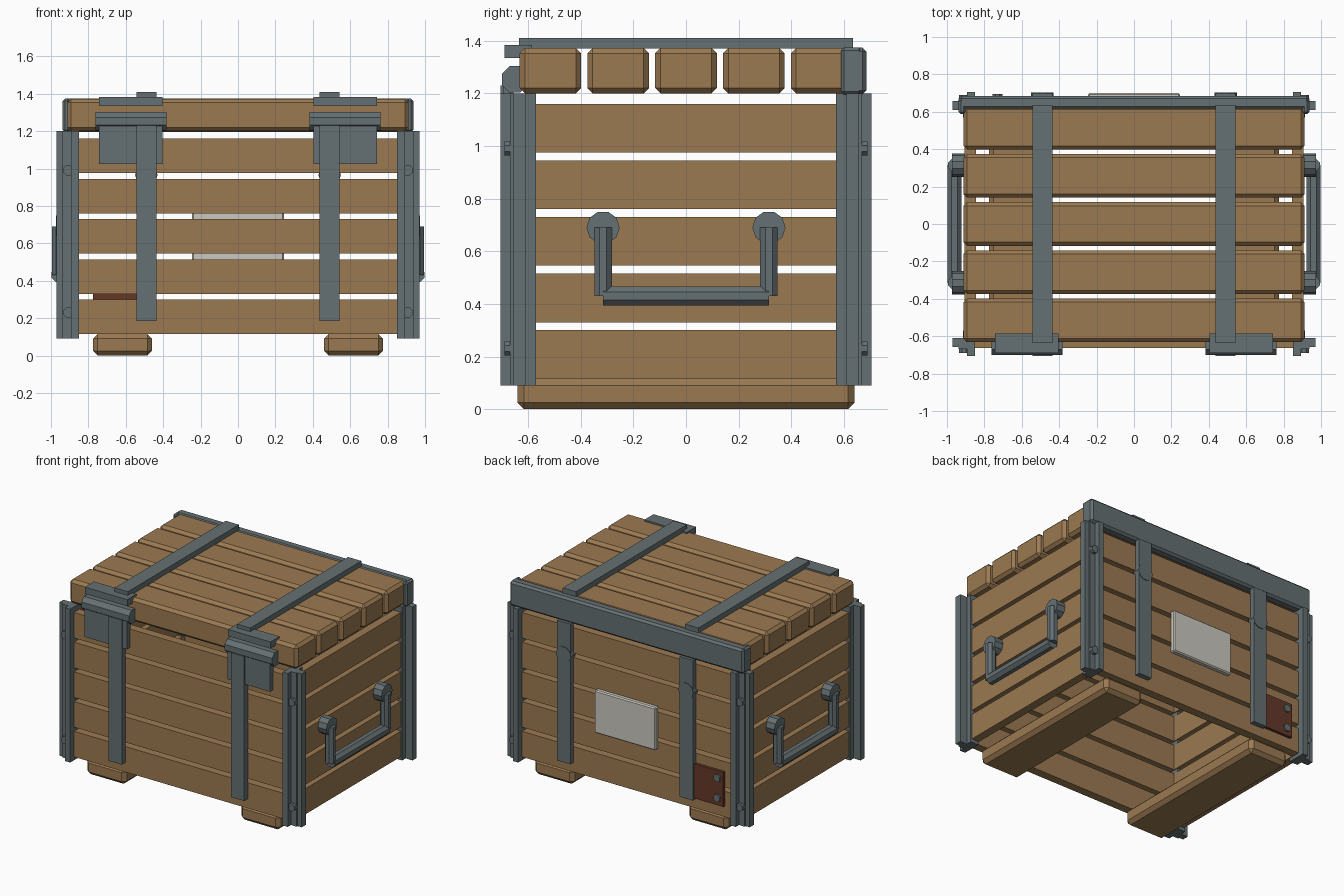
import bpy, bmesh
from math import pi
from mathutils import Matrix, Vector

if "Cube" in bpy.data.objects:
    bpy.data.objects.remove(bpy.data.objects["Cube"])


def material(name, rgb):
    m = bpy.data.materials.new(name)
    m.diffuse_color = (*rgb, 1)
    m.use_nodes = True
    m.node_tree.nodes["Principled BSDF"].inputs["Base Color"].default_value = m.diffuse_color
    return m


WOOD = material("wood", (0.33, 0.195, 0.085))
STEEL = material("steel", (0.13, 0.16, 0.17))
RUST = material("rust", (0.13, 0.04, 0.022))
PALE = material("pale_paint", (0.6, 0.58, 0.52))


def finish(name, bm, mat):
    bmesh.ops.recalc_face_normals(bm, faces=bm.faces[:])
    me = bpy.data.meshes.new(name)
    bm.to_mesh(me)
    bm.free()
    me.materials.append(mat)
    ob = bpy.data.objects.new(name, me)
    bpy.context.collection.objects.link(ob)
    return ob


def box(name, xs, ys, zs, mat, bevel=0):
    bm = bmesh.new()
    bmesh.ops.create_cube(bm, size=1)
    lo, hi = (Vector(v) for v in zip(xs, ys, zs))
    for v in bm.verts:
        v.co = Vector([(lo[i] + hi[i]) / 2 + v.co[i] * abs(hi[i] - lo[i]) for i in range(3)])
    ob = finish(name, bm, mat)
    if bevel:
        mod = ob.modifiers.new("bevel", "BEVEL")
        mod.width, mod.segments = bevel, 1
    return ob


def rod(name, a, b, r, mat, sides=8):
    a, b = Vector(a), Vector(b)
    d = b - a
    bm = bmesh.new()
    bmesh.ops.create_cone(bm, cap_ends=True, segments=sides, radius1=r, radius2=r, depth=d.length)
    turn = d.to_track_quat('Z', 'Y').to_matrix().to_4x4()
    bm.transform(Matrix.Translation((a + b) / 2) @ turn @ Matrix.Rotation(pi / sides, 4, 'Z'))
    return finish(name, bm, mat)


# Slatted walls, open at the bottom
for i in range(5):
    z = 0.115 + i * 0.215
    zs = (z, z + 0.185)
    for s in (-1, 1):
        box("long_wall_plank", (-0.86, 0.86), (s * 0.60, s * 0.662), zs, WOOD)
        box("end_wall_plank", (s * 0.845, s * 0.905), (-0.60, 0.60), zs, WOOD)

# Lid planks and skids
for i in range(5):
    y = -0.515 + i * 0.2575
    box("lid_plank", (-0.912, 0.912), (y - 0.117, y + 0.117), (1.20, 1.372), WOOD, 0.02)
for s in (-1, 1):
    box("skid", (s * 0.46, s * 0.775), (-0.64, 0.64), (0, 0.115), WOOD, 0.025)

# Ridged corner posts with bolts
PROFILE = [(0.85, 0.57), (0.85, 0.705), (0.892, 0.705), (0.892, 0.668), (0.937, 0.668),
           (0.937, 0.657), (0.97, 0.657), (0.97, 0.61), (0.915, 0.61), (0.915, 0.57)]
for sx in (-1, 1):
    for sy in (-1, 1):
        bm = bmesh.new()
        f = bm.faces.new([bm.verts.new((sx * x, sy * y, 0.09)) for x, y in PROFILE])
        up = bmesh.ops.extrude_face_region(bm, geom=[f])["geom"]
        bmesh.ops.translate(bm, vec=(0, 0, 1.11),
                            verts=[g for g in up if isinstance(g, bmesh.types.BMVert)])
        finish("corner_post", bm, STEEL)
        for z in (0.23, 0.99):
            rod("post_bolt", (sx * 0.908, sy * 0.64, z), (sx * 0.908, sy * 0.69, z), 0.029, STEEL)

# Rear lid rail with end caps
box("lid_rail", (-0.937, 0.937), (0.612, 0.685), (1.195, 1.374), STEEL, 0.015)
for s in (-1, 1):
    box("rail_end_cap", (s * 0.90, s * 0.937), (0.588, 0.67), (1.195, 1.374), STEEL, 0.012)

for s in (-1, 1):
    # Straps over the lid, front and back
    xs = (s * 0.437, s * 0.543)
    box("lid_strap", xs, (-0.635, 0.635), (1.37, 1.41), STEEL)
    box("front_strap", xs, (-0.705, -0.66), (0.185, 1.23), STEEL)
    box("back_strap", xs, (0.66, 0.698), (0.185, 1.20), STEEL)
    rod("back_strap_disc", (s * 0.49, 0.65, 0.965), (s * 0.49, 0.703, 0.965), 0.06, STEEL, 10)

    # Latches
    xs = (s * 0.403, s * 0.743)
    box("latch_plate", xs, (-0.695, -0.655), (1.025, 1.23), STEEL)
    box("latch_catch", xs, (-0.69, -0.585), (1.335, 1.383), STEEL)
    rod("latch_barrel", (s * 0.383, -0.65, 1.253), (s * 0.763, -0.65, 1.253), 0.054, STEEL)

    # End handles
    x = s * 0.96
    for t in (-1, 1):
        rod("handle_pivot", (s * 0.90, t * 0.315, 0.69), (s * 0.972, t * 0.315, 0.69), 0.063, STEEL, 10)
        rod("handle_arm", (x, t * 0.315, 0.43), (x, t * 0.315, 0.69), 0.036, STEEL)
    rod("handle_grip", (x, -0.315, 0.43), (x, 0.315, 0.43), 0.04, STEEL)

# Plates on the back
box("back_label_plate", (-0.245, 0.245), (0.66, 0.70), (0.465, 0.775), PALE, 0.008)
box("rust_patch", (-0.775, -0.50), (0.66, 0.682), (0.195, 0.445), RUST)
for z in (0.25, 0.395):
    rod("patch_bolt", (-0.73, 0.67, z), (-0.73, 0.694, z), 0.028, STEEL)
